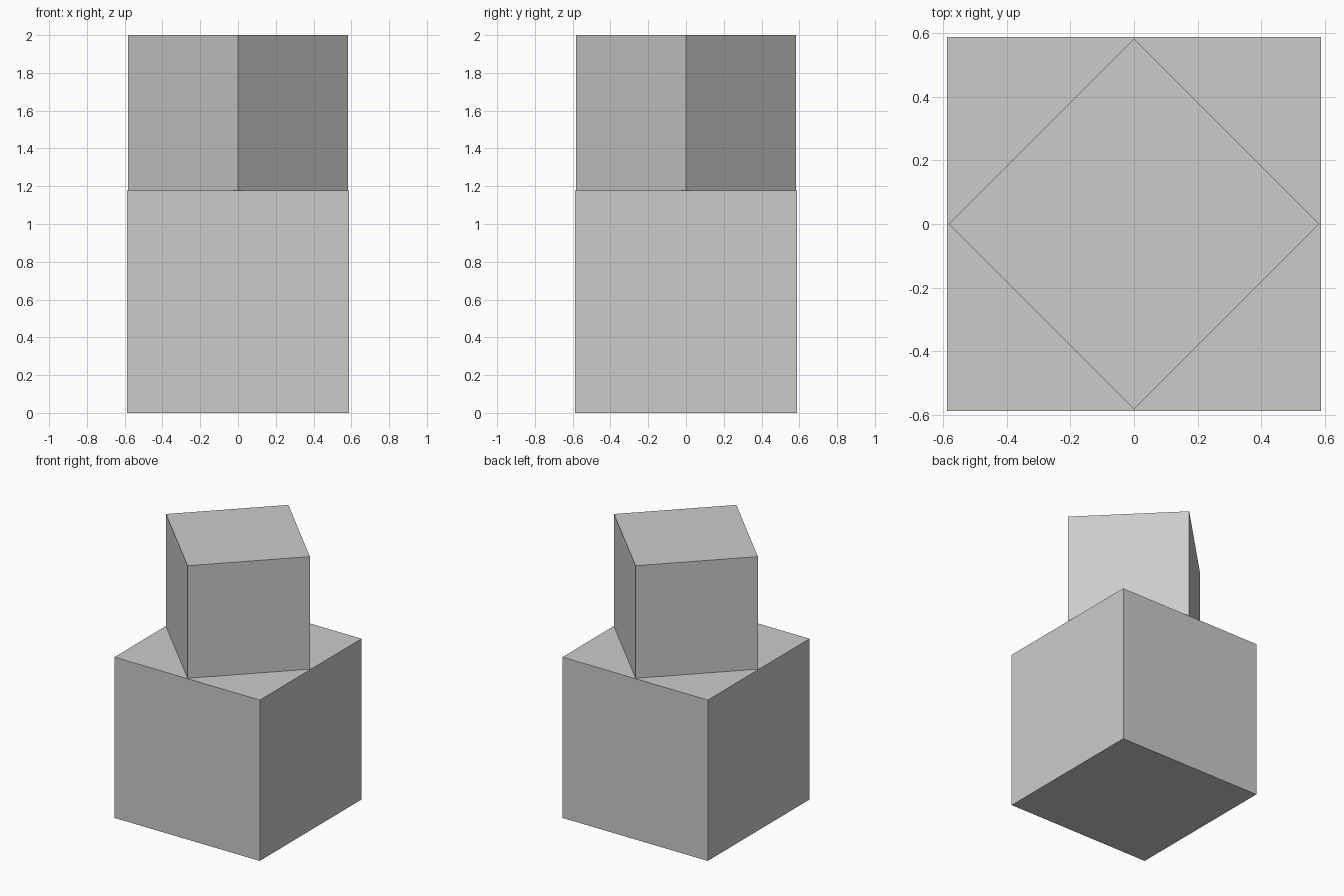
import bpy
from math import radians

if "Cube" in bpy.data.objects:
    bpy.data.objects.remove(bpy.data.objects["Cube"])

LOWER = 2 / 1.7        # edge of the lower cube
UPPER = 0.7 * LOWER    # edge of the upper cube


def cube(name, size, base_z, turn=0):
    bpy.ops.mesh.primitive_cube_add(
        size=size, location=(0, 0, base_z + size / 2),
        rotation=(0, 0, radians(turn)))
    bpy.context.object.name = name


# large cube on the floor
cube("lower_block", LOWER, 0)

# smaller cube on top, turned an eighth of a circle
cube("upper_block", UPPER, LOWER, 45)
